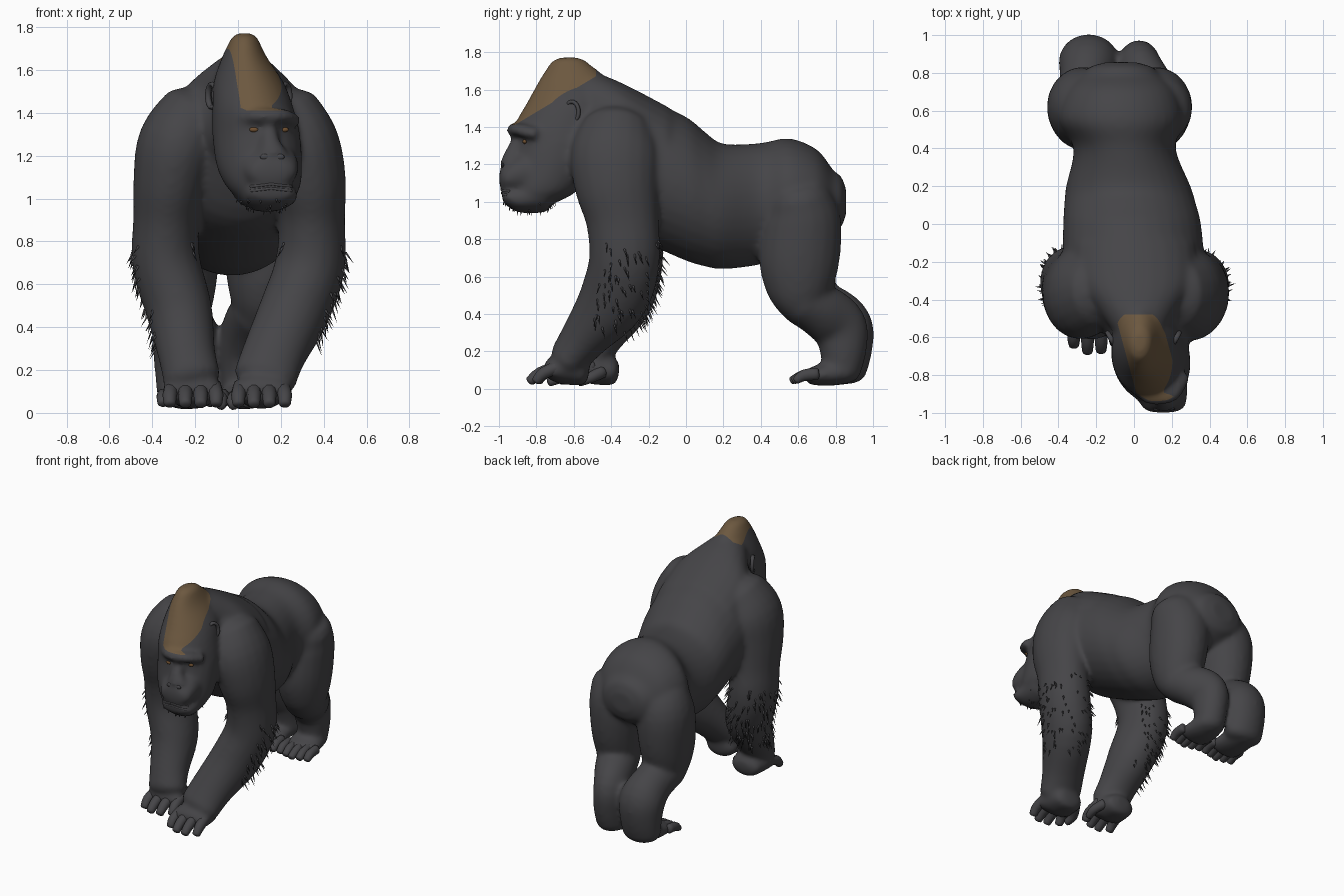
import bpy, bmesh, math, random
from mathutils import Vector, Matrix

if "Cube" in bpy.data.objects:
    bpy.data.objects.remove(bpy.data.objects["Cube"])

random.seed(4)


def material(name, rgb):
    m = bpy.data.materials.new(name)
    m.diffuse_color = (*rgb, 1)
    m.use_nodes = True
    m.node_tree.nodes["Principled BSDF"].inputs["Base Color"].default_value = m.diffuse_color
    return m


FUR = material("charcoal fur", (0.060, 0.059, 0.064))
CREST = material("brown crest", (0.150, 0.097, 0.050))
EYE = material("amber eye", (0.16, 0.08, 0.03))


def spline(a, b, c, d, t):
    return [0.5 * (2*q + (r-p)*t + (2*p-5*q+4*r-s)*t*t + (3*q-p-3*r+s)*t**3)
            for p, q, r, s in zip(a, b, c, d)]


def loft(bm, secs, n=20, steps=4, ref=(1, 0, 0), fixed=None):
    """Skin ellipses (x, y, z, radius_side, radius_other) along a smooth path."""
    s = [secs[0]] + list(secs) + [secs[-1]]
    pts = [spline(*s[i:i+4], k/steps) for i in range(len(secs)-1) for k in range(steps)]
    pts.append(list(secs[-1]))
    cs = [Vector(p[:3]) for p in pts]
    ring_data = []
    for i, p in enumerate(pts):
        t = Vector(fixed) if fixed else (cs[min(i+1, len(cs)-1)] - cs[max(i-1, 0)]).normalized()
        ring_data.append((cs[i], t, p[3], p[4]))
    # rounded ends
    for idx, sgn in ((0, -1), (-1, 1)):
        c, t, a, b = ring_data[idx]
        for off, k in ((0.28, 0.8), (0.42, 0.4)):
            item = (c + t*sgn*min(a, b)*off, t, a*k, b*k)
            ring_data.insert(0, item) if sgn < 0 else ring_data.append(item)
    rings = []
    for c, t, a, b in ring_data:
        u = Vector(ref)
        u = (u - t*u.dot(t)).normalized()
        v = t.cross(u)
        rings.append([bm.verts.new(c + u*a*math.cos(2*math.pi*j/n) + v*b*math.sin(2*math.pi*j/n))
                      for j in range(n)])
    for r0, r1 in zip(rings, rings[1:]):
        for j in range(n):
            bm.faces.new((r0[j], r0[(j+1) % n], r1[(j+1) % n], r1[j]))
    bm.faces.new(rings[0][::-1])
    bm.faces.new(rings[-1])


def ball(bm, c, r):
    m = Matrix.Translation(c) @ Matrix.Diagonal((*r, 1))
    bmesh.ops.create_uvsphere(bm, u_segments=16, v_segments=10, radius=1, matrix=m)


def finish(name, bm, mats):
    bmesh.ops.recalc_face_normals(bm, faces=bm.faces)
    me = bpy.data.meshes.new(name)
    bm.to_mesh(me)
    bm.free()
    for m in mats:
        me.materials.append(m)
    for p in me.polygons:
        p.use_smooth = True
    ob = bpy.data.objects.new(name, me)
    bpy.context.collection.objects.link(ob)
    return ob


bm = bmesh.new()
# torso, neck to rump
loft(bm, [(.03, -.56, 1.34, .20, .21), (.02, -.42, 1.26, .33, .36), (0, -.2, 1.16, .37, .385),
          (-.01, 0, 1.07, .365, .385), (-.02, .1, 1.015, .35, .36), (-.03, .2, .975, .33, .335),
          (-.05, .40, .99, .27, .325), (-.07, .55, 1.03, .33, .31), (-.07, .70, 1.03, .29, .25),
          (-.07, .785, 1.0, .21, .17)], 32, fixed=(0, 1, 0))
# nape sloping from the crest down to the shoulders
loft(bm, [(.03, -.58, 1.54, .13, .165), (.02, -.45, 1.46, .22, .22), (.01, -.3, 1.37, .32, .245),
          (0, -.1, 1.25, .33, .26)], 24, fixed=(0, 1, 0))
# arms
loft(bm, [(.20, -.37, 1.38, .19, .20), (.285, -.38, 1.25, .19, .24), (.33, -.37, 1.08, .175, .225),
          (.345, -.34, .9, .155, .195), (.335, -.33, .68, .165, .19), (.265, -.39, .48, .165, .185),
          (.17, -.54, .28, .15, .13), (.125, -.63, .16, .15, .105)])
loft(bm, [(-.18, -.35, 1.38, .19, .20), (-.275, -.37, 1.25, .195, .24), (-.315, -.36, 1.08, .175, .225),
          (-.335, -.33, .9, .155, .195), (-.335, -.31, .7, .16, .19), (-.275, -.35, .48, .155, .175),
          (-.24, -.46, .28, .135, .125), (-.215, -.52, .16, .135, .105)])
# legs: thigh, shank and foot
for hip, knee, heel, w, dy in ((-.265, -.27, -.24, .16, 0), (.115, .12, .03, .12, -.03)):
    loft(bm, [(hip+.03, .60, 1.04, .17, .165), (hip, .62, .90, .195, .21), (knee, .605, .68, .18, .215),
              (knee, .605, .52, .155, .175), (knee-.01, .61, .43, .125, .12)])
    loft(bm, [(knee, .60, .48, .145, .13), ((knee+heel)/2, .75+dy, .42, .14, .145),
              (heel, .85+dy, .33, w, .15), (heel, .87+dy, .2, w-.01, .125), (heel, .86+dy, .08, w-.02, .10)])
    loft(bm, [(heel, .90+dy, .09, .10, .06), (heel, .76, .08, .12, .065), (heel+.01, .66, .065, .12, .045)])
# palms
PALMS = ((.11, -.68, 1), (-.21, -.52, -1))
for x, y, s in PALMS:
    loft(bm, [(x, y+.13, .09, .11, .075), (x, y, .105, .14, .08), (x, y-.05, .09, .14, .055)])
# skull with high crest, down to the chin
loft(bm, [(.03, -.625, 1.745, .065, .10), (.03, -.605, 1.66, .105, .175), (.05, -.62, 1.54, .165, .225),
          (.07, -.67, 1.42, .19, .24), (.085, -.69, 1.30, .205, .23), (.10, -.735, 1.15, .20, .21),
          (.12, -.775, 1.05, .17, .185), (.135, -.83, .985, .11, .11)], 24, fixed=(0, 0, -1))
# muzzle, lower lip, nose, brow
loft(bm, [(.11, -.72, 1.15, .155, .13), (.145, -.88, 1.15, .14, .115), (.155, -.965, 1.125, .12, .08)],
     fixed=(0, -1, 0))
loft(bm, [(.12, -.75, 1.03, .15, .085), (.15, -.90, 1.015, .13, .07), (.155, -.965, 1.03, .11, .045)],
     fixed=(0, -1, 0))
loft(bm, [(.14, -.88, 1.35, .035, .035), (.15, -.925, 1.27, .045, .04), (.16, -.945, 1.20, .075, .05)])
loft(bm, [(0, -.84, 1.365, .04, .03), (.07, -.905, 1.385, .045, .035), (.14, -.915, 1.385, .045, .035),
          (.21, -.89, 1.385, .045, .035), (.265, -.80, 1.365, .04, .03)], ref=(0, 1, 0))
body = finish("gorilla_body", bm, [])
mod = body.modifiers.new("merge", 'REMESH')
mod.mode, mod.voxel_size = 'VOXEL', 0.015
mod = body.modifiers.new("relax", 'SMOOTH')
mod.factor, mod.iterations = 0.5, 14
dg = bpy.context.evaluated_depsgraph_get()
merged = bpy.data.meshes.new_from_object(body.evaluated_get(dg))
bpy.data.objects.remove(body)

# cut the crest outline into the head and colour it
bm = bmesh.new()
bm.from_mesh(merged)
axis = Vector((1, .27, 0)).normalized()
mid = Vector((.025, -.5, 0))
HALF = .115
planes = [(mid + axis*HALF, axis), (mid - axis*HALF, -axis), (Vector((0, 0, 1.412)), Vector((0, 0, -1))),
          (Vector((0, -.48, 0)), Vector((0, 1, 0))), (Vector((0, -.90, 1.42)), Vector((0, .6, -1)))]
for co, no in planes:
    fs = [f for f in bm.faces if f.calc_center_median().z > 1.38 and f.calc_center_median().y < -.4]
    es = {e for f in fs for e in f.edges}
    vs = {v for f in fs for v in f.verts}
    bmesh.ops.bisect_plane(bm, geom=fs + list(es) + list(vs), plane_co=co, plane_no=no, dist=1e-5)
for f in bm.faces:
    c = f.calc_center_median()
    f.material_index = int(all((c-co).dot(no) < 0 for co, no in planes))
body = finish("gorilla_body", bm, [FUR, CREST])
bpy.context.view_layer.update()

# fingers and thumbs
bm = bmesh.new()
for x, y, s in PALMS:
    for i in range(4):
        fx = x + (i-1.5)*.072
        ln = (.12, .155, .15, .11)[i if s < 0 else 3-i]
        loft(bm, [(fx*.9+x*.1, y+.02, .125, .036, .036), (fx, y-.02-ln*.5, .085, .034, .034),
                  (fx, y-ln, .042, .028, .026)], 10, 3)
    loft(bm, [(x-s*.10, y+.07, .09, .035, .035), (x-s*.135, y+.01, .06, .03, .03),
              (x-s*.13, y-.05, .036, .024, .024)], 10, 3)
finish("fingers", bm, [FUR])

# toes
bm = bmesh.new()
for x in (-.24, .04):
    for i in range(5):
        tx = x + (i-2)*.055
        loft(bm, [(tx, .70, .08, .03, .034), (tx, .63, .072, .03, .032),
                  (tx, .565+abs(i-2)*.012, .045, .026, .022)], 10, 3)
finish("toes", bm, [FUR])

# ears: sunken middle and a rim flaring out behind
bm = bmesh.new()
for x, s in ((-.105, -1), (.205, 1)):
    ball(bm, (x, -.61, 1.475), (.02, .034, .05))
    loft(bm, [(x+s*(.015+.02*math.cos(a)), -.61+.036*math.cos(a), 1.48+.055*math.sin(a), .014, .011)
              for a in [math.radians(d) for d in range(-110, 231, 34)]], 8, 2)
finish("ears", bm, [FUR])


def face_y(x, z):
    hit, loc, _, _ = body.ray_cast((x, -2, z), (0, 1, 0))
    return loc.y if hit else -.9


# eyes, nostrils and lips laid on the face
bm = bmesh.new()
for x in (.075, .215):
    ball(bm, (x, face_y(x, 1.322)+.004, 1.322), (.022, .012, .012))
finish("eyes", bm, [EYE])
bm = bmesh.new()
for x in (.125, .195):
    ball(bm, (x, face_y(x, 1.195)+.003, 1.195), (.022, .008, .014))
for z0 in (1.068, 1.048):
    line = [(.06+.19*k/8, z0-.012*abs(k-4)/4) for k in range(9)]
    loft(bm, [(x, face_y(x, z)+.004, z, .008, .008) for x, z in line], 6, 2, ref=(0, 0, 1))
finish("nostrils_and_lips", bm, [FUR])

# shaggy tufts on forearms, elbows and chin
bm = bmesh.new()
arm = [p for p in body.data.polygons if .2 < abs(p.center.x) and -.5 < p.center.y < -.1
       and .3 < p.center.z < .8 and (p.normal.y > .1 or abs(p.normal.x) > .8)]
chin = [p for p in body.data.polygons if p.center.y < -.7 and .85 < p.center.z < 1.0 and p.normal.z < -.5]
for polys, count, size in ((arm, 200, .06), (chin, 40, .02)):
    for p in random.sample(polys, min(count, len(polys))):
        n, c = p.normal.copy(), p.center.copy()
        d = (n*.4 + Vector((random.uniform(-.2, .2), random.uniform(0, .3), -.8))).normalized()
        side = n.cross(d).normalized()*.007
        base = [bm.verts.new(c - n*.006 + o) for o in (side, -side, n*.012)]
        tip = bm.verts.new(c + d*size*random.uniform(.6, 1.2))
        bm.faces.new(base)
        for i in range(3):
            bm.faces.new((base[i], base[(i+1) % 3], tip))
finish("fur_tufts", bm, [FUR])
